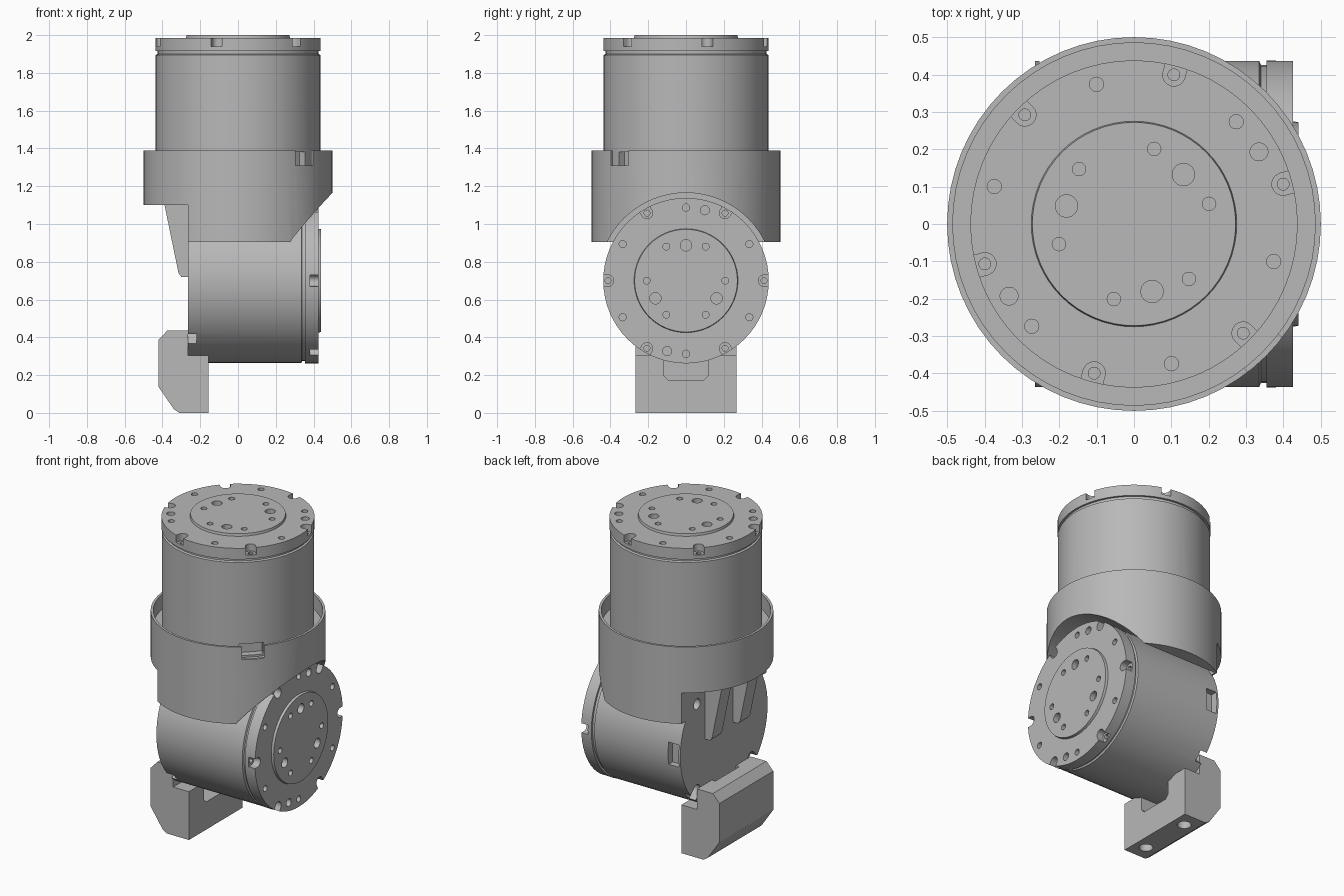
import bpy, bmesh
from math import sin, cos, pi, radians
from mathutils import Matrix, Vector

if "Cube" in bpy.data.objects:
    bpy.data.objects.remove(bpy.data.objects["Cube"])

GREY = (0.48, 0.48, 0.48, 1)
grey = bpy.data.materials.new("machined_grey")
grey.use_nodes = True
grey.diffuse_color = GREY
grey.node_tree.nodes["Principled BSDF"].inputs["Base Color"].default_value = GREY

# local x, y, z -> world y, z, x : points a part along +x
SIDEWAYS = Matrix(((0, 0, 1, 0), (1, 0, 0, 0), (0, 1, 0, 0), (0, 0, 0, 1)))
# local x, y, z -> world x, z, -y : stands an x/z profile upright
UPRIGHT = Matrix.Rotation(pi / 2, 4, 'X')


def polar(r, deg):
    return r * cos(radians(deg)), r * sin(radians(deg))


def circle(r, n=20, cx=0, cy=0):
    return [(cx + r * cos(2 * pi * i / n), cy + r * sin(2 * pi * i / n)) for i in range(n)]


def rect(x0, x1, y0, y1):
    return [(x0, y0), (x1, y0), (x1, y1), (x0, y1)]


def slot(r, dist, deg):
    """Half-round slot that runs out through the rim."""
    pts = [(dist + r * cos(a), r * sin(a)) for a in [pi / 2 + pi * i / 10 for i in range(11)]]
    pts += [(0.6, -r), (0.6, r)]
    c, s = polar(1, deg)
    return [(x * c - y * s, x * s + y * c) for x, y in pts]


def prism(bm, pts, z0, z1, mat=Matrix()):
    low = [bm.verts.new(mat @ Vector((x, y, z0))) for x, y in pts]
    top = [bm.verts.new(mat @ Vector((x, y, z1))) for x, y in pts]
    bm.faces.new(low[::-1])
    bm.faces.new(top)
    for i in range(len(pts)):
        j = (i + 1) % len(pts)
        bm.faces.new((low[i], low[j], top[j], top[i]))


def make(name, bm):
    bmesh.ops.recalc_face_normals(bm, faces=bm.faces[:])
    mesh = bpy.data.meshes.new(name)
    bm.to_mesh(mesh)
    bm.free()
    mesh.materials.append(grey)
    ob = bpy.data.objects.new(name, mesh)
    bpy.context.collection.objects.link(ob)
    return ob


def solid(name, pts, z0, z1, mat=Matrix()):
    bm = bmesh.new()
    prism(bm, pts, z0, z1, mat)
    return make(name, bm)


def activate(ob):
    bpy.ops.object.select_all(action='DESELECT')
    ob.select_set(True)
    bpy.context.view_layer.objects.active = ob


def cut(ob, *prisms):
    """Cut a group of separate prisms out of an object."""
    bm = bmesh.new()
    for p in prisms:
        prism(bm, *p)
    cutter = make("cutter", bm)
    cutter.hide_render = True
    mod = ob.modifiers.new("cut", 'BOOLEAN')
    mod.object, mod.solver, mod.operation = cutter, 'EXACT', 'DIFFERENCE'
    activate(ob)
    bpy.ops.object.modifier_apply(modifier=mod.name)
    bpy.data.objects.remove(cutter)


def smooth(ob):
    activate(ob)
    bpy.ops.object.shade_smooth_by_angle(angle=radians(30))


# Motor: turned body with groove, front flange and output disc
profile = [(0, 0), (0.436, 0), (0.436, 0.6), (0.425, 0.605), (0.425, 0.62), (0.438, 0.62),
           (0.438, 0.69), (0.275, 0.69), (0.272, 0.705), (0, 0.705)]
bm = bmesh.new()
verts = [bm.verts.new((r, 0, z)) for r, z in profile]
edges = [bm.edges.new(pair) for pair in zip(verts, verts[1:])]
bmesh.ops.spin(bm, geom=verts + edges, axis=(0, 0, 1), cent=(0, 0, 0),
               angle=2 * pi, steps=64, use_duplicate=False)
bmesh.ops.remove_doubles(bm, verts=bm.verts[:], dist=0.0005)
motor = make("upper_motor", bm)

# Bolt holes, dowel holes and rim slots of the motor
holes = []
for k in range(6):
    holes.append((circle(0.019, 16, *polar(0.387, 30 + 60 * k)), 0.655, 0.75))
    holes.append((circle(0.018, 16, *polar(0.208, 60 * k)), 0.67, 0.75))
    holes.append((slot(0.03, 0.413, 60 * k), 0.645, 0.75))
for k in range(3):
    holes.append((circle(0.03, 20, *polar(0.187, 90 + 120 * k)), 0.67, 0.75))
for a in (75, 255):
    holes.append((circle(0.024, 20, *polar(0.386, a)), 0.65, 0.75))
for a in (45, 135, 225, 315):
    holes.append((slot(0.035, 0.385, a), -0.05, 0.045))
cut(motor, *holes)
cut(motor, *[(circle(0.016, 12, *polar(0.413, 60 * k)), 0.625, 0.7) for k in range(6)])
# Cable port on the side, near the rear
cut(motor, (rect(0.39, 0.6, -0.07, 0.07), 0.012, 0.085))
smooth(motor)
motor.matrix_world = Matrix.Translation((0, 0, 1.295)) @ Matrix.Rotation(-pi / 4, 4, 'Z')

lower = bpy.data.objects.new("lower_motor", motor.data)
bpy.context.collection.objects.link(lower)
lower.matrix_world = Matrix.Translation((-0.265, 0, 0.7)) @ SIDEWAYS

# Cup bracket holding the upper motor, saddled over the lower one
cup = solid("cup_bracket", circle(0.5, 64), 0.905, 1.39)
cut(cup, (circle(0.485, 64), 1.295, 1.5))
cut(cup, (rect(-0.7, -0.265, 0.7, 1.1), -0.7, 0.7, UPRIGHT))
cut(cup, ([(0.237, 0.855), (0.7, 0.855), (0.7, 1.392), (0.5, 1.16)], -0.7, 0.7, UPRIGHT))
cut(cup, (circle(0.465, 64), -0.255, 0.8, Matrix.Translation((0, 0, 0.7)) @ SIDEWAYS))
cut(cup, (rect(0.42, 0.6, -0.065, 0.065), 1.31, 1.5, Matrix.Rotation(-pi / 4, 4, 'Z')))
# Rear screw holes
cut(cup, *[(circle(0.035, 20, y, 0.97), -0.4, -0.2, SIDEWAYS) for y in (-0.265, 0.265)])
smooth(cup)

# Tapered ribs behind the lower motor
rib = [(-0.262, 0.72), (-0.3, 0.72), (-0.315, 0.74), (-0.39, 1.105), (-0.262, 1.105)]
for side, name in ((1, "left"), (-1, "right")):
    solid("rib_" + name, rib, side * 0.14 - 0.05, side * 0.14 + 0.05, UPRIGHT)

# Foot block with clearance pocket and mounting holes
foot = solid("foot_block", [(-0.155, 0), (-0.31, 0), (-0.34, 0.02), (-0.422, 0.14),
                            (-0.422, 0.385), (-0.375, 0.435), (-0.265, 0.435),
                            (-0.265, 0.305), (-0.155, 0.305)], -0.268, 0.268, UPRIGHT)
pocket = [(-0.12, 0.5), (-0.12, 0.2), (-0.095, 0.175), (0.095, 0.175), (0.12, 0.2), (0.12, 0.5)]
cut(foot, (pocket, -0.29, -0.1, SIDEWAYS))
cut(foot, *[(circle(0.04, 24, -0.232, y), -0.1, 0.12) for y in (-0.17, 0.17)])
smooth(foot)
